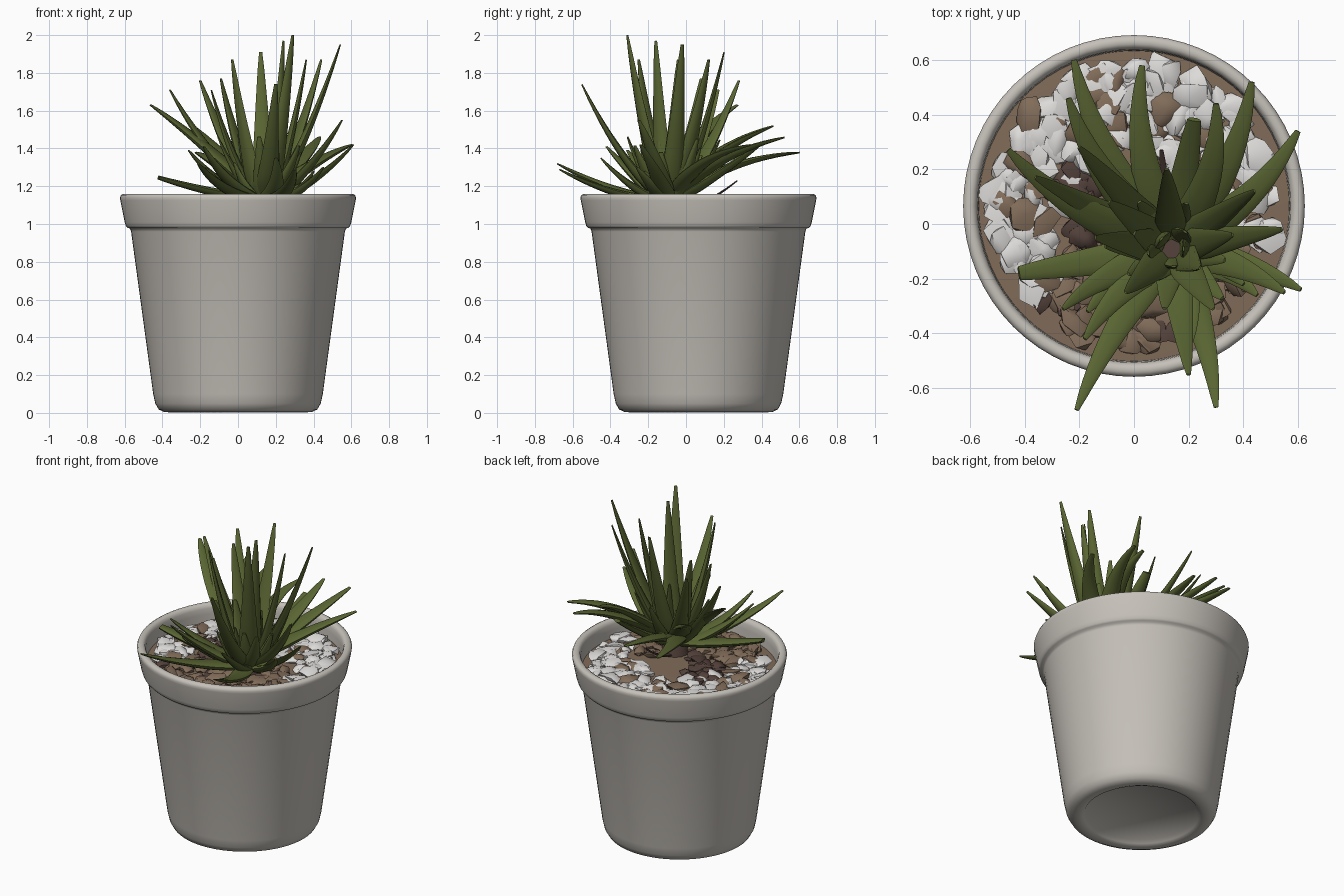
import bpy, bmesh, math, random
from mathutils import Vector, Matrix

random.seed(7)
if "Cube" in bpy.data.objects:
    bpy.data.objects.remove(bpy.data.objects["Cube"])

POT_Y = 0.066
CROWN = Vector((0.14, -0.09, 0))


def material(name, rgb):
    mat = bpy.data.materials.new(name)
    mat.use_nodes = True
    mat.diffuse_color = (*rgb, 1)
    mat.node_tree.nodes["Principled BSDF"].inputs["Base Color"].default_value = (*rgb, 1)
    return mat


CERAMIC = material("warm grey ceramic", (0.56, 0.53, 0.485))
GREEN = material("leaf green", (0.10, 0.13, 0.032))
SOIL = material("soil brown", (0.22, 0.15, 0.10))
DARK = material("dark bark brown", (0.09, 0.055, 0.045))
WHITE = material("white stone", (0.72, 0.71, 0.69))


def make_object(name, bm, mat, angle):
    bmesh.ops.recalc_face_normals(bm, faces=bm.faces)
    mesh = bpy.data.meshes.new(name)
    bm.to_mesh(mesh)
    bm.free()
    obj = bpy.data.objects.new(name, mesh)
    bpy.context.collection.objects.link(obj)
    mesh.materials.append(mat)
    bpy.ops.object.select_all(action="DESELECT")
    obj.select_set(True)
    bpy.context.view_layer.objects.active = obj
    bpy.ops.object.shade_smooth_by_angle(angle=math.radians(angle))
    return obj


def lathe(name, profile, mat):
    """Spin a (radius, height) profile about the pot axis."""
    bm = bmesh.new()
    verts = [bm.verts.new((r, POT_Y, z)) for r, z in profile]
    edges = [bm.edges.new(pair) for pair in zip(verts, verts[1:])]
    bmesh.ops.spin(bm, geom=verts + edges, cent=(0, POT_Y, 0), axis=(0, 0, 1),
                   angle=math.tau, steps=64, use_duplicate=False)
    bmesh.ops.remove_doubles(bm, verts=bm.verts, dist=0.0005)
    return make_object(name, bm, mat, 75)


# Pot with rounded foot, recessed base and thick rounded rim
lathe("pot", [
    (0, 0.03), (0.32, 0.03), (0.335, 0.012), (0.36, 0.003), (0.39, 0.004),
    (0.42, 0.018), (0.438, 0.05), (0.449, 0.1), (0.566, 0.96), (0.572, 0.976),
    (0.586, 0.98), (0.594, 0.99), (0.6, 1.01), (0.623, 1.125), (0.625, 1.14),
    (0.62, 1.153), (0.608, 1.16), (0.592, 1.16), (0.58, 1.152), (0.573, 1.135),
    (0.57, 1.1), (0.565, 0.98)], CERAMIC)

# Soil bed
lathe("soil", [(0, 1.06), (0.3, 1.06), (0.57, 1.05)], SOIL)


def stones(name, count, mat, place, size, height):
    """Scatter jagged flattened stones; place() gives angle and radius."""
    bm = bmesh.new()
    for _ in range(count):
        a, r = place()
        spin = Matrix.Rotation(random.uniform(0, math.tau), 4, "Z")
        tilt = Matrix.Rotation(random.uniform(-0.3, 0.3), 4, "X")
        s = size * random.uniform(0.7, 1.25)
        scale = Matrix.Diagonal((s, s * random.uniform(0.6, 0.9), s * 0.4, 1))
        spot = Matrix.Translation((r * math.cos(a), POT_Y + r * math.sin(a),
                                   height + random.uniform(-0.01, 0.012)))
        new = bmesh.ops.create_icosphere(bm, subdivisions=1, radius=1)["verts"]
        for v in new:
            v.co *= random.uniform(0.7, 1.2)
        bmesh.ops.transform(bm, matrix=spot @ spin @ tilt @ scale, verts=new)
    return make_object(name, bm, mat, 45)


def ring(start, end, inner, outer):
    return lambda: (math.radians(random.uniform(start, end)),
                    random.uniform(inner, outer))


# Pale stones round the back and sides, bark chips round the front and stem
stones("white_stones", 150, WHITE, ring(-15, 222, 0.34, 0.51), 0.068, 1.07)
stones("white_stones_inner", 26, WHITE, ring(20, 190, 0.22, 0.35), 0.065, 1.07)
stones("bark_chips", 45, SOIL, ring(0, 360, 0.25, 0.52), 0.065, 1.075)
stones("front_chips", 55, SOIL, ring(222, 350, 0.2, 0.51), 0.065, 1.065)
stones("dark_chips", 32, DARK, ring(130, 280, 0.1, 0.29), 0.065, 1.06)
stones("dark_front_chips", 14, DARK, ring(225, 330, 0.35, 0.5), 0.05, 1.065)


def leaf(name, tip, root_height, bow, sway, width, blunt=0.1, mat=GREEN):
    """A fleshy keeled leaf swept along a quadratic curve to its tip."""
    tip = Vector(tip)
    out = tip - CROWN
    out.z = 0
    out.normalize()
    side = Vector((-out.y, out.x, 0))
    root = CROWN + out * 0.04 + Vector((0, 0, root_height))
    mid = (root + tip) / 2 + Vector((0, 0, bow)) + side * sway
    bm = bmesh.new()
    rings, steps, sides = [], 12, 10
    for i in range(steps + 1):
        t = i / steps
        centre = root * (1 - t) ** 2 + mid * 2 * t * (1 - t) + tip * t * t
        tangent = ((mid - root) * (1 - t) + (tip - mid) * t).normalized()
        across = (side - tangent * side.dot(tangent)).normalized()
        normal = tangent.cross(across)
        swell = min(1, 0.75 + t)
        half = width / 2 * swell * (blunt + (1 - blunt) * (1 - t) ** 0.8)
        loop = []
        for k in range(sides):
            a = math.tau * k / sides
            lift = math.sin(a) * (0.25 if math.sin(a) > 0 else 0.6)
            loop.append(bm.verts.new(centre + across * half * math.cos(a)
                                     + normal * half * lift))
        rings.append(loop)
    for low, high in zip(rings, rings[1:]):
        for k in range(sides):
            n = (k + 1) % sides
            bm.faces.new((low[k], low[n], high[n], high[k]))
    bm.faces.new(rings[0])
    bm.faces.new(rings[-1])
    return make_object(name, bm, mat, 50)


# Leaf tips in hundredths, grouped by habit: root height, bow, sway, width, blunt
groups = {
    "low_leaf": (1.13, -0.06, -0.05, 0.14, 0.12, [
        (-21, -68, 132), (30, -67, 129), (61, -24, 142), (55, -25, 155),
        (-18, -42, 141), (-26, -31, 139), (45, -26, 130), (20, -45, 135),
        (-17, -32, 130), (40, -22, 128)]),
    "blunt_leaf": (1.14, -0.02, 0, 0.14, 0.36, [
        (-42, -18, 125), (22, 38, 142)]),
    "arching_leaf": (1.17, 0.08, 0.1, 0.15, 0.14, [
        (-22, 60, 138), (3, 58, 138), (43, 52, 146), (-24, 46, 152),
        (-46, 27, 163), (60, 34, 142), (30, 44, 151)]),
    "tall_leaf": (1.15, -0.12, 0, 0.14, 0.12, [
        (29, -31, 200), (24, -16, 197), (54, -2, 195), (20, -55, 174),
        (12, 20, 191), (-3, -25, 187), (-20, 28, 176), (44, 12, 187),
        (36, -4, 187), (-9, 8, 177), (-14, -5, 171), (-36, 17, 171)]),
}
for name, (root, bow, sway, width, blunt, tips) in groups.items():
    for i, (x, y, z) in enumerate(tips):
        turn = sway if x < 10 else -sway
        leaf(f"{name}_{i + 1}", (x / 100, y / 100, z / 100), root, bow, turn,
             width, blunt)

# Short young leaves filling the crown
for i in range(20):
    a = i * 2.4
    reach = 0.04 + 0.012 * i
    tip = CROWN + Vector((reach * math.cos(a), reach * math.sin(a),
                          random.uniform(1.32, 1.5)))
    leaf(f"young_leaf_{i + 1}", tip, 1.14, -0.06, 0, 0.13, 0.15)

# Withered leaf and woody stem
leaf("withered_leaf", (0.1, 0.27, 1.23), 1.06, -0.04, 0, 0.05, 0.3, DARK)
bm = bmesh.new()
bmesh.ops.create_cone(bm, cap_ends=True, segments=12, radius1=0.09, radius2=0.06,
                      depth=0.14, matrix=Matrix.Translation(CROWN + Vector((0, 0, 1.1))))
make_object("stem", bm, DARK, 40)
